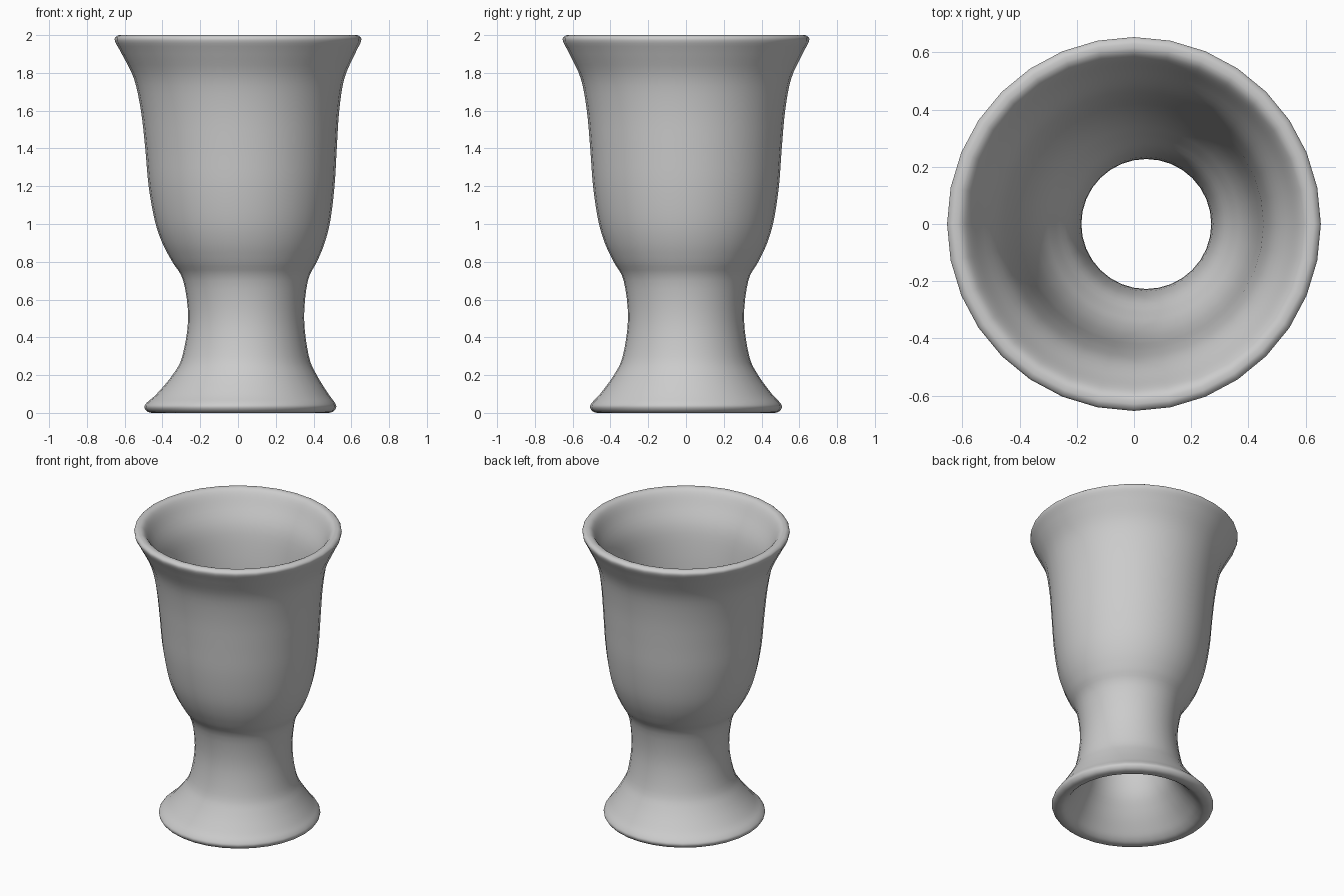
import bpy, bmesh, math

SEGMENTS = 32
STEPS = 4

# Closed wall section as (radius, height, sideways drift of the centre)
outer = [(0.508, 0.03, 0.012), (0.497, 0.055, 0.015), (0.455, 0.10, 0.024),
         (0.382, 0.20, 0.035), (0.335, 0.30, 0.040), (0.307, 0.50, 0.043),
         (0.330, 0.70, 0.040), (0.383, 0.80, 0.035), (0.430, 0.90, 0.029),
         (0.465, 1.02, 0.024), (0.492, 1.20, 0.019), (0.507, 1.40, 0.016),
         (0.525, 1.60, 0.011), (0.557, 1.77, 0.006), (0.617, 1.90, 0.002)]
rim = [(0.652, 1.97, 0), (0.642, 1.995, 0), (0.615, 2.0, 0), (0.585, 1.98, 0)]
inner = [(0.545, 1.91, 0.002), (0.480, 1.78, 0.006), (0.446, 1.60, 0.011),
         (0.427, 1.40, 0.016), (0.412, 1.21, 0.019), (0.388, 1.05, 0.024),
         (0.355, 0.94, 0.029), (0.310, 0.85, 0.035), (0.253, 0.73, 0.040),
         (0.227, 0.50, 0.043), (0.255, 0.28, 0.040), (0.315, 0.155, 0.035),
         (0.385, 0.055, 0.024)]
foot = [(0.420, 0.015, 0.016), (0.452, 0.0, 0.013), (0.490, 0.006, 0.012)]
section = outer + rim + inner + foot


def smooth_loop(pts):
    """Closed Catmull-Rom curve through the points."""
    n, result = len(pts), []
    for i in range(n):
        a, b, c, d = (pts[(i + k) % n] for k in (-1, 0, 1, 2))
        for s in range(STEPS):
            t = s / STEPS
            result.append([0.5 * (2 * q + (r - p) * t
                                  + (2 * p - 5 * q + 4 * r - u) * t * t
                                  + (3 * q - p - 3 * r + u) * t ** 3)
                           for p, q, r, u in zip(a, b, c, d)])
    return result


# Sweep the section round the axis
bm = bmesh.new()
rings = []
for r, z, dx in smooth_loop(section):
    rings.append([bm.verts.new((dx + r * math.cos(math.tau * k / SEGMENTS),
                                r * math.sin(math.tau * k / SEGMENTS),
                                min(2.0, max(0.0, z))))
                  for k in range(SEGMENTS)])
for i, low in enumerate(rings):
    high = rings[(i + 1) % len(rings)]
    for k in range(SEGMENTS):
        j = (k + 1) % SEGMENTS
        bm.faces.new((low[k], low[j], high[j], high[k])).smooth = True
bmesh.ops.recalc_face_normals(bm, faces=bm.faces)

mesh = bpy.data.meshes.new("goblet_vase")
bm.to_mesh(mesh)
bm.free()
vase = bpy.data.objects.new("goblet_vase", mesh)
bpy.context.collection.objects.link(vase)
